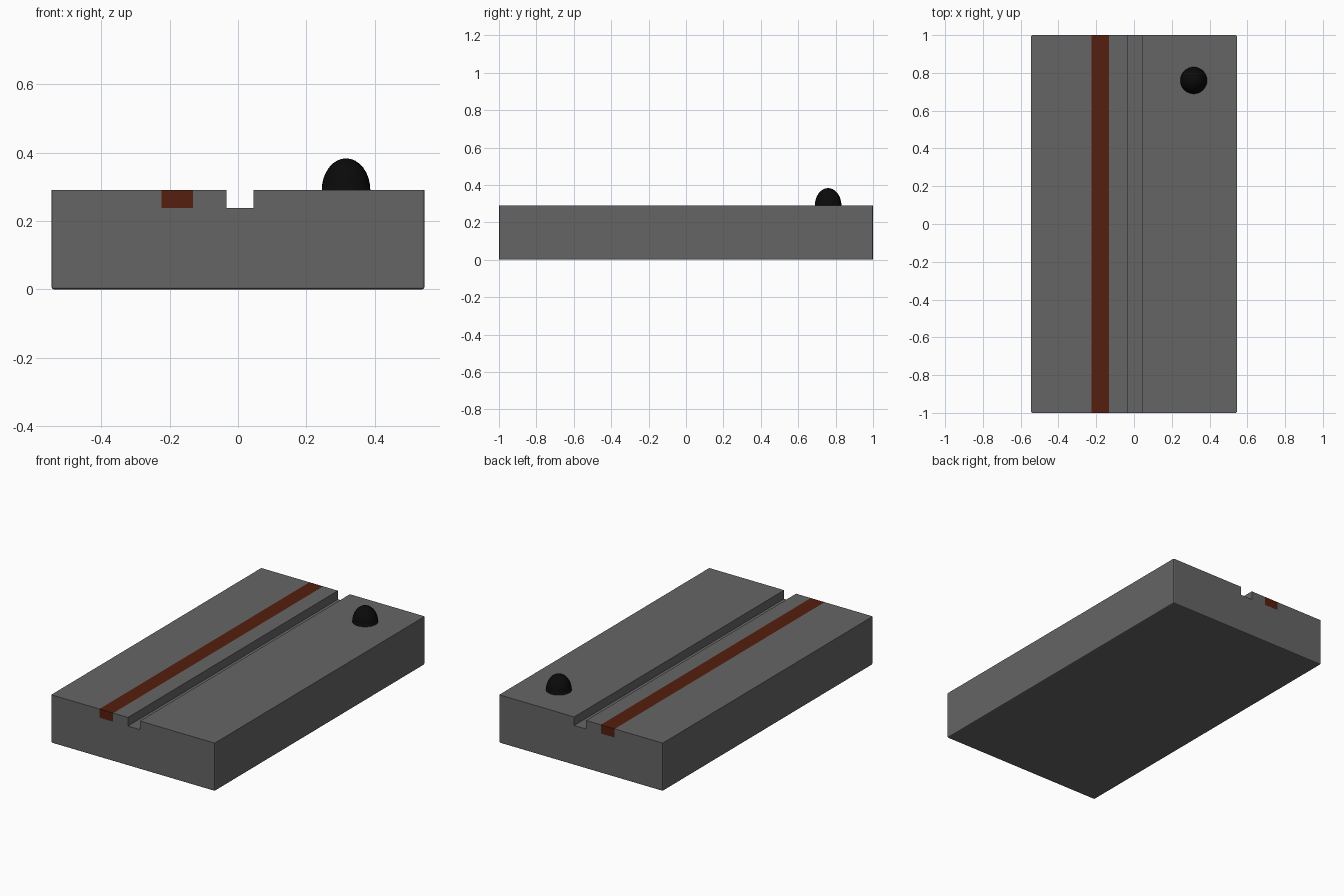
import bpy, bmesh
from mathutils import Matrix

if "Cube" in bpy.data.objects:
    bpy.data.objects.remove(bpy.data.objects["Cube"])

W, L, H = 0.545, 1.0, 0.29      # half width, half length, height
FLOOR = 0.238                   # groove and inlay floor height
GROOVE = (-0.034, 0.046)
STRIP = (-0.224, -0.132)


def material(name, rgb):
    m = bpy.data.materials.new(name)
    m.diffuse_color = (*rgb, 1)
    m.use_nodes = True
    m.node_tree.nodes["Principled BSDF"].inputs["Base Color"].default_value = m.diffuse_color
    return m


def finish(name, bm, mat=None):
    bmesh.ops.recalc_face_normals(bm, faces=bm.faces)
    me = bpy.data.meshes.new(name)
    bm.to_mesh(me)
    bm.free()
    ob = bpy.data.objects.new(name, me)
    bpy.context.collection.objects.link(ob)
    if mat:
        me.materials.append(mat)
    return ob


def extruded(profile):
    """Extrude an x-z profile along the full length."""
    bm = bmesh.new()
    face = bm.faces.new([bm.verts.new((x, -L, z)) for x, z in profile])
    new = bmesh.ops.extrude_face_region(bm, geom=[face])["geom"]
    bmesh.ops.translate(bm, vec=(0, 2 * L, 0),
                        verts=[g for g in new if isinstance(g, bmesh.types.BMVert)])
    return bm


def notch(x0, x1):
    return [(x1, H), (x1, FLOOR), (x0, FLOOR), (x0, H)]


# Slab with open groove and inlay channel, outer corners and base softened
bm = extruded([(-W, 0), (W, 0), (W, H), *notch(*GROOVE), *notch(*STRIP), (-W, H)])
outer = []
for e in bm.edges:
    a, b = (v.co for v in e.verts)
    upright = abs(a.z - b.z) > 0.2
    base = max(a.z, b.z) < 0.001
    if upright or base:
        outer.append(e)
bmesh.ops.bevel(bm, geom=outer, offset=0.006, segments=2, profile=0.5, affect='EDGES')
finish("slab", bm, material("dark_grey", (0.13, 0.13, 0.13)))

# Flush coloured inlay
x0, x1 = STRIP
finish("inlay_strip", extruded([(x0, FLOOR), (x1, FLOOR), (x1, H), (x0, H)]),
       material("rust_brown", (0.09, 0.013, 0.004)))

# Tall domed knob: upper half of a stretched sphere
bm = bmesh.new()
bmesh.ops.create_uvsphere(bm, u_segments=32, v_segments=16, radius=1)
bmesh.ops.bisect_plane(bm, geom=bm.verts[:] + bm.edges[:] + bm.faces[:],
                       plane_co=(0, 0, 0), plane_no=(0, 0, -1), clear_outer=True)
bmesh.ops.transform(bm, verts=bm.verts, matrix=Matrix.Translation((0.316, 0.76, H))
                    @ Matrix.Diagonal((0.071, 0.071, 0.093, 1)))
for f in bm.faces:
    f.smooth = True
finish("knob", bm, material("black", (0.003, 0.003, 0.003)))
